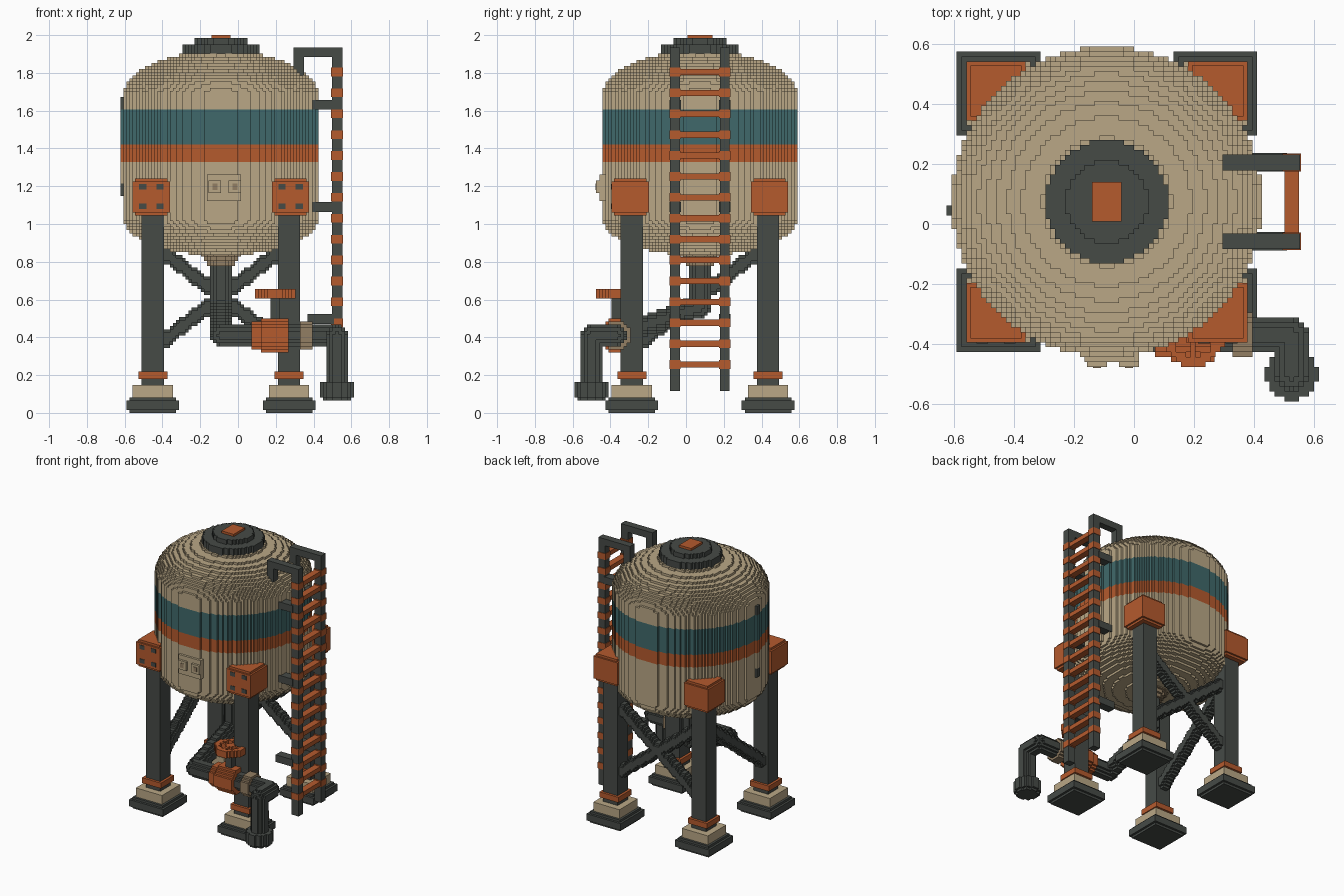
import bpy, bmesh, math

if "Cube" in bpy.data.objects:
    bpy.data.objects.remove(bpy.data.objects["Cube"])

V = 1 / 61            # size of one block; all numbers below are in blocks
CX, CY = -5.5, 4.5    # tank axis


def material(name, rgb):
    m = bpy.data.materials.new(name)
    m.diffuse_color = (*rgb, 1)
    m.use_nodes = True
    bsdf = next(n for n in m.node_tree.nodes if n.type == 'BSDF_PRINCIPLED')
    bsdf.inputs["Base Color"].default_value = (*rgb, 1)
    bsdf.inputs["Roughness"].default_value = 0.8
    return m


TAN = material("tan", (0.49, 0.39, 0.24))
ORANGE = material("orange", (0.46, 0.103, 0.027))
DARK = material("dark_grey", (0.061, 0.069, 0.062))
TEAL = material("teal", (0.051, 0.141, 0.145))
BROWN = material("brown", (0.29, 0.21, 0.125))


def prism(bm, axis, outline, a0, a1):
    """Extrude a 2D outline along an axis."""
    def put(u, v, a):
        p = [u, v]
        p.insert(axis, a)
        return bm.verts.new([c * V for c in p])
    lo = [put(u, v, a0) for u, v in outline]
    hi = [put(u, v, a1) for u, v in outline]
    bm.faces.new(lo)
    bm.faces.new(hi)
    for i in range(len(lo)):
        j = (i + 1) % len(lo)
        bm.faces.new((lo[i], lo[j], hi[j], hi[i]))


def box(bm, x0, x1, y0, y1, z0, z1):
    prism(bm, 2, [(x0, y0), (x1, y0), (x1, y1), (x0, y1)], z0, z1)


def disc(bm, axis, centre, r, a0, a1):
    """Stair-stepped round slab."""
    n = int(r)
    half = [int(math.sqrt(r * r - j * j)) + 0.5 for j in range(-n, n + 1)]
    side = []
    for k, h in enumerate(half):
        j = k - n
        if k == 0 or half[k - 1] != h:
            side.append((h, j - 0.5))
        if k == 2 * n or half[k + 1] != h:
            side.append((h, j + 0.5))
    pts = side + [(-u, v) for u, v in reversed(side)]
    prism(bm, axis, [(u + centre[0], v + centre[1]) for u, v in pts], a0, a1)


def ball(bm, x, y, z, r):
    """Stepped elbow ball."""
    n = int(r)
    for k in range(-n, n + 1):
        disc(bm, 2, (x, y), math.sqrt(r * r - k * k), z + k - 0.5, z + k + 0.5)


def finish(bm, name, mat):
    bmesh.ops.recalc_face_normals(bm, faces=bm.faces)
    me = bpy.data.meshes.new(name)
    bm.to_mesh(me)
    bm.free()
    me.materials.append(mat)
    ob = bpy.data.objects.new(name, me)
    bpy.context.collection.objects.link(ob)


def boxes(name, mat, *dims):
    bm = bmesh.new()
    for d in dims:
        box(bm, *d)
    finish(bm, name, mat)


def discs(name, mat, axis, centre, *layers):
    bm = bmesh.new()
    for r, a0, a1 in layers:
        disc(bm, axis, centre, r, a0, a1)
    finish(bm, name, mat)


# Tank: rounded bottom, coloured bands, dome
R = 31.5
AXIS = (CX, CY)
bottom = [(R * math.sqrt(1 - ((62.5 - z) / 12.2) ** 2), z, z + 1) for z in range(51, 63)]
dome = [(R * math.sqrt(1 - ((z - 102) / 14.3) ** 2), z, z + 1) for z in range(103, 116)]
discs("tank_lower", TAN, 2, AXIS, *bottom, (R, 63, 81))
discs("tank_orange_band", ORANGE, 2, AXIS, (R, 81, 86.6))
discs("tank_teal_band", TEAL, 2, AXIS, (R, 86.6, 98))
discs("tank_upper", TAN, 2, AXIS, (R, 98, 103), *dome)
discs("lid", DARK, 2, AXIS, (12.5, 115.5, 119), (8.4, 119, 121))
boxes("lid_cap", ORANGE, (-8.5, -2.5, 0.5, 8.5, 121, 122))
discs("funnel", BROWN, 2, AXIS, (4.2, 47.5, 49), (5.3, 49, 50.5), (6.5, 50.5, 52))

# Front plate with two knobs
boxes("front_plate", TAN, (-10, 1, -28, -26, 68.5, 77))
boxes("plate_knobs", TAN, *[(x, x + 4, -29, -28, 71, 75) for x in (-9.5, -3)])
boxes("plate_knob_marks", BROWN,
      *[(x + 1.2, x + 2.8, -29.2, -28.9, 72, 74) for x in (-9.5, -3)])

# Side level gauge, following the band colours
for name, mat, z0, z1 in (("gauge_bottom", DARK, 70, 74), ("gauge_tan", TAN, 74, 81),
                          ("gauge_orange", ORANGE, 81, 86.6), ("gauge_teal", TEAL, 86.6, 98),
                          ("gauge_top", DARK, 98, 102)):
    boxes(name, mat, (-38, -36.5, 1.7, 3.8, z0, z1))

# Legs, feet and brackets
for sx, side in ((-1, "right"), (1, "left")):
    for sy, end in ((-1, "front"), (1, "back")):
        x, y = CX + 22 * sx, CY + 22 * sy
        tag = end + "_" + side

        def slab(h, z0, z1, cx=x, cy=y):
            return (cx - h, cx + h, cy - h, cy + h, z0, z1)

        boxes("foot_" + tag, DARK, slab(7.5, 0, 1), slab(8.5, 1, 4), slab(7.5, 4, 5))
        boxes("foot_block_" + tag, TAN, slab(6.5, 5, 9))
        boxes("leg_" + tag, DARK, slab(3.6, 9, 66))
        boxes("leg_collar_" + tag, ORANGE, slab(4.7, 11, 13.4))
        bx, by = CX + 22.5 * sx, CY + 22.5 * sy
        boxes("bracket_" + tag, ORANGE, slab(5.2, 63.7, 64.7, bx, by),
              slab(6, 64.7, 74.7, bx, by), slab(5.2, 74.7, 75.7, bx, by))
        if sy < 0:
            boxes("bolts_" + tag, DARK,
                  *[(bx + i - 1.2, bx + i + 1.2, by - 6.2, by - 5.8, z - 0.9, z + 0.9)
                    for i in (-2.8, 2.8) for z in (66.8, 73)])


# Diagonal braces, stepped one block at a time
def brace(name, along_x, c, start, end, z0, z1):
    bm = bmesh.new()
    n = int(abs(end - start))
    step = 1 if end > start else -1
    for i in range(n):
        a = start + step * i
        lo, hi = min(a, a + step), max(a, a + step)
        z = round(z0 + (z1 - z0) * (i + 0.5) / n)
        for w, h in ((2.5, 2), (1.5, 3)):
            if along_x:
                box(bm, lo, hi, c - w, c + w, z - h, z + h)
            else:
                box(bm, c - w, c + w, lo, hi, z - h, z + h)
    finish(bm, name, DARK)


brace("back_brace_a", True, CY + 22, -25, 14, 22.5, 52.5)
brace("back_brace_b", True, CY + 22, 14, -25, 22.5, 52.5)
brace("side_brace", False, CX - 22, -15, 24, 22.5, 52.5)

# Drain pipe: down, forward, across, out and down
PY, PZ, PR, OX, OY = -22.5, 25, 3.3, 32, -30.5
bm = bmesh.new()
disc(bm, 2, AXIS, PR, 34, 48)
ball(bm, CX, CY, 34, PR)
for i in range(27):
    y = CY - i
    disc(bm, 1, (CX, round(34 - 9 * i / 27)), PR, y - 1, y)
ball(bm, CX, PY, PZ, PR)
disc(bm, 0, (PY, PZ), PR, CX, OX)
ball(bm, OX, PY, PZ, PR)
disc(bm, 1, (OX, PZ), PR, OY, PY)
ball(bm, OX, OY, PZ, PR)
disc(bm, 2, (OX, OY), PR, 10, PZ)
disc(bm, 2, (OX, OY), 5.3, 5, 10)
disc(bm, 2, (OX, OY), 4.3, 4, 5)
finish(bm, "drain_pipe", DARK)

# Valve body, flange, stem and hand wheel
discs("valve_body", ORANGE, 0, (PY, PZ), (4.5, 4.3, 7.5), (5.4, 7.5, 16.3))
discs("pipe_flange", BROWN, 0, (PY, PZ), (4.5, 20, 24))
discs("valve_stem", DARK, 2, (12, PY), (1.5, 29, 38))
bm = bmesh.new()
for i in range(-6, 7):
    for j in range(-6, 7):
        d = math.hypot(i, j)
        if 4.4 < d < 6.4 or (d < 6 and i * j == 0) or d < 2:
            box(bm, 11.5 + i, 12.5 + i, PY + j - 0.5, PY + j + 0.5, 37, 40)
finish(bm, "hand_wheel", ORANGE)

# Ladder: rails with top hooks and stand-offs, then rungs with rail collars
for s, side in ((-1, "front"), (1, "back")):
    y = CY + 8 * s
    y0, y1 = y - 1.6, y + 1.6
    boxes("ladder_rail_" + side, DARK,
          (30.3, 33.7, y0, y1, 7, 117), (18, 33.7, y0, y1, 115, 118),
          (18, 21.3, y0, y1, 109, 117))
    boxes("ladder_standoffs_" + side, DARK,
          *[(x, 31, y - 1.9, y + 1.9, z - 1.6, z + 1.6)
            for x, z in ((24, 99.5), (24, 66.5), (22.5, 30.3))])

rungs = []
for i in range(15):
    z = 15.6 + i * 6.75
    rungs.append((30.5, 33.5, CY - 8, CY + 8, z - 1, z + 1))
    for s in (-1, 1):
        y = CY + 8 * s
        rungs.append((30.1, 33.9, y - 1.8, y + 1.8, z - 1.4, z + 1.4))
boxes("ladder_rungs", ORANGE, *rungs)
